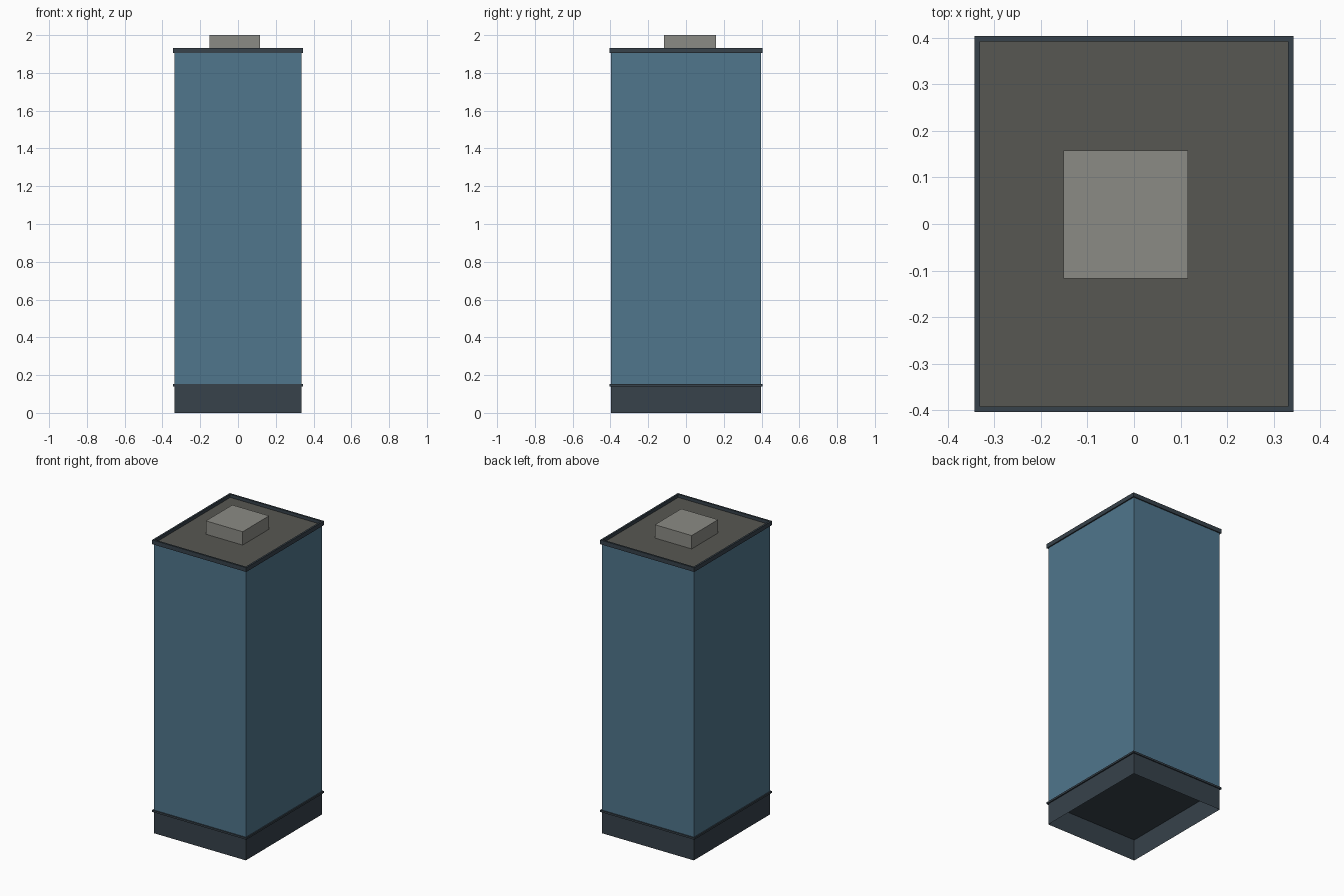
import bpy
import bmesh

cube = bpy.data.objects.get("Cube")
if cube:
    bpy.data.objects.remove(cube, do_unlink=True)


def material(name, rgb):
    mat = bpy.data.materials.new(name)
    mat.use_nodes = True
    mat.diffuse_color = (*rgb, 1)
    mat.node_tree.nodes["Principled BSDF"].inputs["Base Color"].default_value = (*rgb, 1)
    return mat


GLASS = material("blue glass", (0.08, 0.18, 0.265))
DARK = material("dark slate", (0.038, 0.054, 0.07))
ROOF = material("roof grey", (0.095, 0.095, 0.085))
PLANT = material("light grey", (0.26, 0.26, 0.235))


def finish(name, bm, mat):
    mesh = bpy.data.meshes.new(name)
    bm.to_mesh(mesh)
    bm.free()
    mesh.materials.append(mat)
    obj = bpy.data.objects.new(name, mesh)
    bpy.context.collection.objects.link(obj)
    return obj


def block(name, low, high, mat, open_ends=False):
    """Box between two corners; open_ends leaves only the four walls."""
    bm = bmesh.new()
    bmesh.ops.create_cube(bm, size=1)
    for v in bm.verts:
        v.co = [high[i] if v.co[i] > 0 else low[i] for i in range(3)]
    if open_ends:
        ends = [f for f in bm.faces if abs(f.normal.z) > 0.5]
        bmesh.ops.delete(bm, geom=ends, context='FACES_ONLY')
    return finish(name, bm, mat)


def centred(name, hx, hy, z0, z1, mat, open_ends=False):
    return block(name, (-hx, -hy, z0), (hx, hy, z1), mat, open_ends)


HX, HY = 0.335, 0.397      # half size of the tower
RX, RY = 0.343, 0.404      # half size of the overhanging bands
BASE, TOP, RIM = 0.147, 1.91, 1.933
STOREY, SLAB = 0.11, 0.01

# Hollow ground storey and the glass walls
centred("ground_storey_walls", HX, HY, 0, BASE, DARK, open_ends=True)
centred("glass_walls", HX, HY, BASE, TOP, GLASS, open_ends=True)
centred("base_ledge", RX, RY, BASE - 0.006, BASE + 0.006, DARK)

# Floor slabs just behind the glass
for floor in range(1, 16):
    z = BASE + floor * STOREY
    centred(f"floor_slab_{floor}", HX - 0.002, HY - 0.002, z, z + SLAB, DARK)

# Roof deck with a raised rim made of four bars
centred("roof_deck", RX - 0.005, RY - 0.005, TOP - 0.004, TOP + 0.002, ROOF)
WALL = 0.012
for side, s in (("left", 1), ("right", -1)):
    xs = sorted((s * RX, s * (RX - WALL)))
    block(f"parapet_{side}", (xs[0], -RY, TOP - 0.005), (xs[1], RY, RIM), DARK)
for side, s in (("back", 1), ("front", -1)):
    ys = sorted((s * RY, s * (RY - WALL)))
    block(f"parapet_{side}", (WALL - RX, ys[0], TOP - 0.005), (RX - WALL, ys[1], RIM), DARK)

# Plant room on the roof
block("roof_plant_room", (-0.152, -0.117, TOP), (0.116, 0.158, 2), PLANT)
